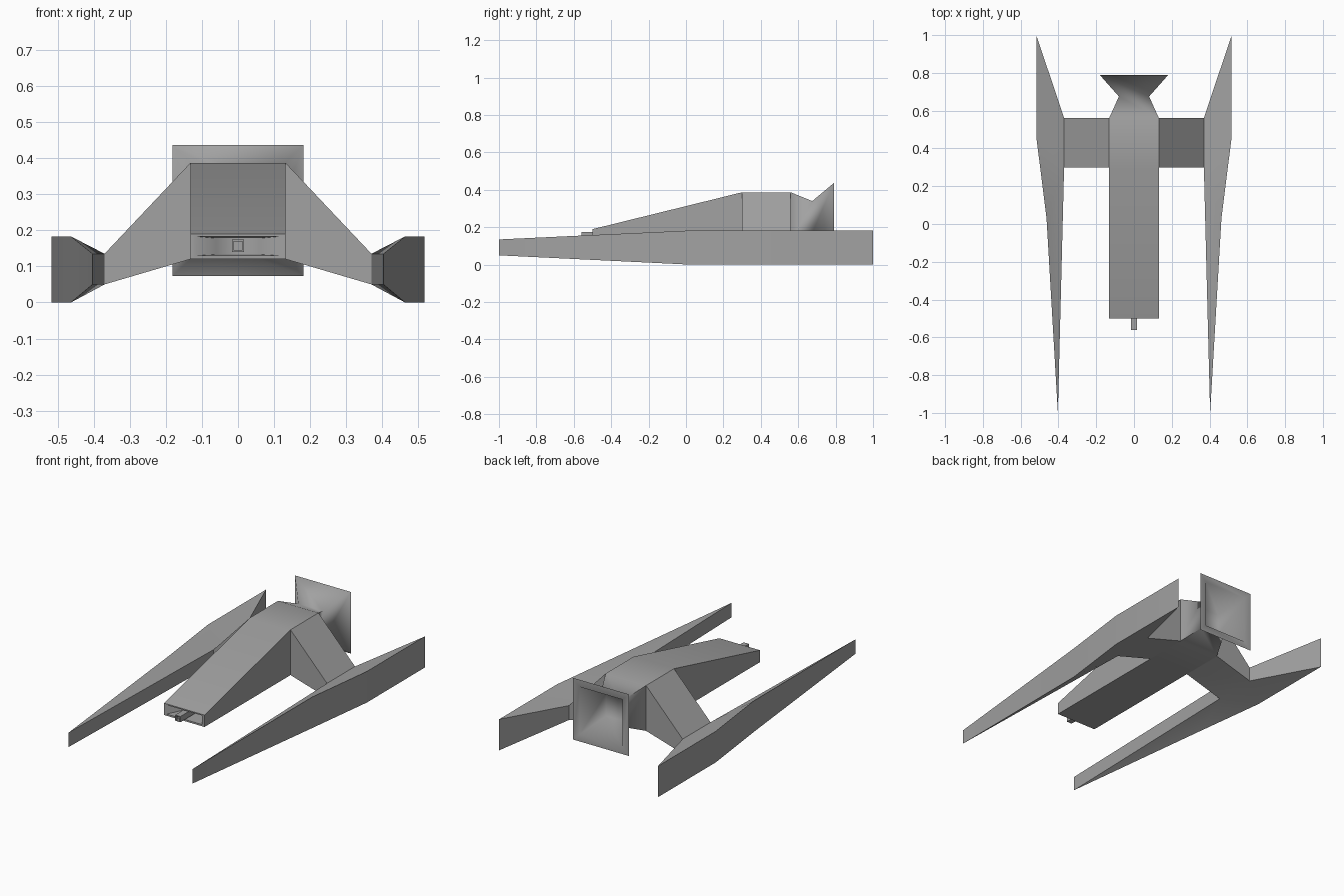
import bpy
import bmesh
import math

if "Cube" in bpy.data.objects:
    bpy.data.objects.remove(bpy.data.objects["Cube"], do_unlink=True)

# Hull colour
hull = bpy.data.materials.new("hull_grey")
hull.use_nodes = True
grey = (0.36, 0.36, 0.36, 1)
hull.diffuse_color = grey
hull.node_tree.nodes["Principled BSDF"].inputs["Base Color"].default_value = grey


def finish(name, bm, angle):
    bmesh.ops.recalc_face_normals(bm, faces=bm.faces)
    mesh = bpy.data.meshes.new(name)
    bm.to_mesh(mesh)
    bm.free()
    mesh.materials.append(hull)
    ob = bpy.data.objects.new(name, mesh)
    bpy.context.collection.objects.link(ob)
    bpy.ops.object.select_all(action="DESELECT")
    ob.select_set(True)
    bpy.context.view_layer.objects.active = ob
    bpy.ops.object.shade_smooth_by_angle(angle=math.radians(angle))
    return ob


def loft(name, sections, angle):
    """Skin rectangular sections (y, half width, bottom, top) and cap both ends."""
    bm = bmesh.new()
    rings = [[bm.verts.new(p) for p in ((-w, y, lo), (w, y, lo), (w, y, hi), (-w, y, hi))]
             for y, w, lo, hi in sections]
    for a, b in zip(rings, rings[1:]):
        for i in range(4):
            j = (i + 1) % 4
            bm.faces.new((a[i], a[j], b[j], b[i]))
    bm.faces.new(rings[0])
    bm.faces.new(rings[-1])
    return finish(name, bm, angle)


# Fuselage, from the nose recess over the hull to the exhaust recess
loft("fuselage", [
    (-0.40, 0.06, 0.133, 0.178),
    (-0.50, 0.115, 0.130, 0.183),
    (-0.50, 0.132, 0.12, 0.19),
    (0.30, 0.132, 0.12, 0.387),
    (0.56, 0.132, 0.12, 0.387),
    (0.675, 0.08, 0.17, 0.34),
    (0.79, 0.182, 0.073, 0.436),
    (0.79, 0.14, 0.115, 0.394),
    (0.65, 0.065, 0.19, 0.32),
], 66)

# Gun barrel with a hollow muzzle
loft("gun_barrel", [
    (-0.41, 0.017, 0.14, 0.174),
    (-0.56, 0.017, 0.14, 0.174),
    (-0.56, 0.012, 0.145, 0.169),
    (-0.54, 0.012, 0.145, 0.169),
], 30)

# Wing and side pod: plan outline points as (x, y, bottom, top)
plan = {
    "tip": (0.403, -1.0, 0.05, 0.135),
    "inner_front": (0.37, 0.30, 0.05, 0.135),
    "inner_back": (0.37, 0.56, 0.05, 0.135),
    "tail": (0.517, 1.0, 0, 0.183),
    "outer_back": (0.517, 0.46, 0, 0.183),
    "outer_front": (0.463, 0.03, 0, 0.183),
    "root_front": (0.132, 0.30, 0.12, 0.387),
    "root_back": (0.132, 0.56, 0.12, 0.387),
}
patches = [
    ("tip", "inner_front", "outer_front"),
    ("inner_front", "inner_back", "outer_back", "outer_front"),
    ("inner_back", "tail", "outer_back"),
    ("root_front", "root_back", "inner_back", "inner_front"),
]
rim = ["root_front", "inner_front", "tip", "outer_front", "outer_back",
       "tail", "inner_back", "root_back"]
bm = bmesh.new()
low = {k: bm.verts.new((x, y, lo)) for k, (x, y, lo, hi) in plan.items()}
high = {k: bm.verts.new((x, y, hi)) for k, (x, y, lo, hi) in plan.items()}
for patch in patches:
    for level in (low, high):
        bm.faces.new([level[k] for k in patch])
for a, b in zip(rim, rim[1:] + rim[:1]):
    bm.faces.new((low[a], low[b], high[b], high[a]))
wings = finish("wings_and_pods", bm, 30)
wings.modifiers.new("mirror", "MIRROR").use_mirror_merge = False
